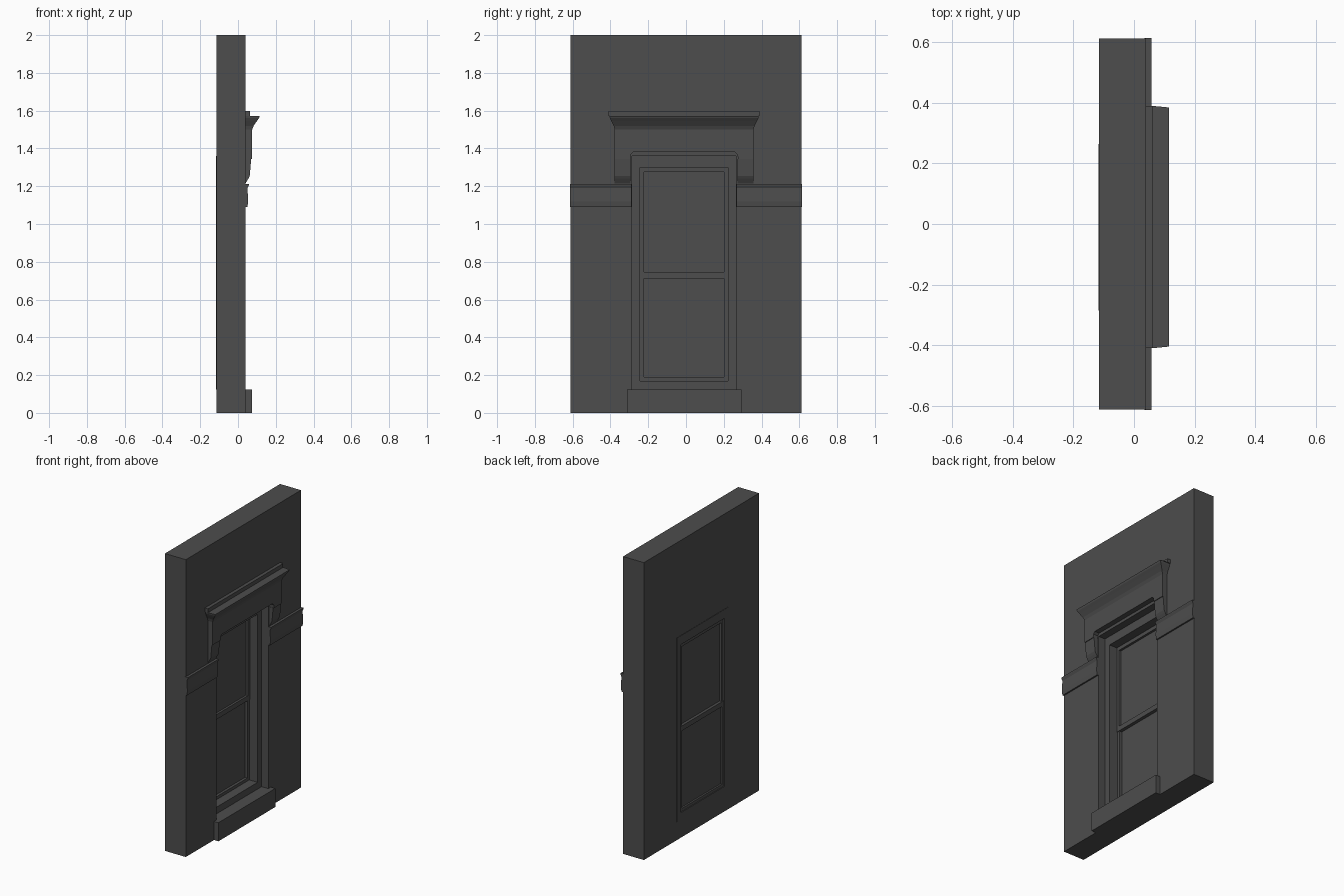
import bpy, bmesh

if "Cube" in bpy.data.objects:
    bpy.data.objects.remove(bpy.data.objects["Cube"])

C = -0.01  # window centre line in y

# dark grey paint for every part
dark = bpy.data.materials.new("dark_grey")
dark.diffuse_color = (0.074, 0.074, 0.074, 1)
dark.use_nodes = True
dark.node_tree.nodes["Principled BSDF"].inputs["Base Color"].default_value = dark.diffuse_color


def finish(name, bm):
    bmesh.ops.recalc_face_normals(bm, faces=bm.faces)
    me = bpy.data.meshes.new(name)
    bm.to_mesh(me)
    bm.free()
    me.materials.append(dark)
    ob = bpy.data.objects.new(name, me)
    bpy.context.collection.objects.link(ob)
    return ob


def loft(name, loops):
    """Skin between equal-length loops and cap both ends."""
    bm = bmesh.new()
    rings = [[bm.verts.new(p) for p in lp] for lp in loops]
    n = len(rings[0])
    for a, b in zip(rings, rings[1:]):
        for i in range(n):
            j = (i + 1) % n
            bm.faces.new((a[i], a[j], b[j], b[i]))
    bm.faces.new(rings[0])
    bm.faces.new(rings[-1])
    return finish(name, bm)


def along_y(name, profile, y0, y1):
    """Extrude an (x, z) profile along y."""
    return loft(name, [[(x, y, z) for x, z in profile] for y in (y0, y1)])


def along_x(name, outline, x0, x1):
    """Extrude a (y, z) outline along x."""
    return loft(name, [[(x, y, z) for y, z in outline] for x in (x0, x1)])


def rect(half, z0, z1, c=C):
    return [(c - half, z0), (c + half, z0), (c + half, z1), (c - half, z1)]


def ring(name, outer, inner, x0, x1):
    """Rectangular frame between two (y, z) rectangles."""
    bm = bmesh.new()
    lps = [[bm.verts.new((x, y, z)) for y, z in r]
           for r, x in ((outer, x0), (outer, x1), (inner, x1), (inner, x0))]
    for k in range(4):
        a, b = lps[k], lps[(k + 1) % 4]
        for i in range(4):
            j = (i + 1) % 4
            bm.faces.new((a[i], a[j], b[j], b[i]))
    return finish(name, bm)


# wall with window opening
opening = rect(0.275, 0.125, 1.36)
ring("wall", rect(0.612, 0, 2, 0), opening, -0.115, 0.04)

# stepped window frame and sill
frame = rect(0.2325, 0.17, 1.30)
ring("window_frame", opening, frame, -0.117, -0.01)
along_x("sill", rect(0.3025, 0, 0.125), 0.03, 0.073)

# two sliding sashes, the upper one further out
for name, z0, z1, p0, p1, xb, xf, xg in (
        ("upper", 0.712, 1.30, 0.745, 1.275, -0.107, -0.068, -0.088),
        ("lower", 0.17, 0.745, 0.19, 0.712, -0.112, -0.072, -0.095)):
    pane = rect(0.2125, p0, p1)
    ring(name + "_sash", rect(0.2325, z0, z1), pane, xb, xf)
    along_x(name + "_glass", pane, xg - 0.005, xg + 0.005)

# hood frieze, notched over the opening
half = [(0.3675, 1.50), (0.3675, 1.345), (0.285, 1.345), (0.283, 1.367), (0.27, 1.38)]
along_x("hood_frieze", [(C + y, z) for y, z in half]
        + [(C - y, z) for y, z in reversed(half)], 0.035, 0.075)

# hood ears tapering back to the wall
ear = [(0.035, 1.345), (0.07, 1.345), (0.062, 1.255), (0.055, 1.24), (0.04, 1.215), (0.035, 1.215)]
for side, s in (("left", -1), ("right", 1)):
    along_y("hood_ear_" + side, ear, C + s * 0.283, C + s * 0.3675)

# mitred crown moulding: (z, front x, half width)
crown = [(1.50, 0.075, 0.3675), (1.52, 0.083, 0.373), (1.545, 0.1, 0.386),
         (1.56, 0.111, 0.393), (1.572, 0.115, 0.395), (1.572, 0.063, 0.40), (1.598, 0.063, 0.40)]
loft("hood_crown", [[(0.035, C - h, z), (x, C - h, z), (x, C + h, z), (0.035, C + h, z)]
                    for z, x, h in crown])

# belt course each side of the window
belt = [(0.035, 1.09), (0.05, 1.09), (0.054, 1.12), (0.05, 1.19), (0.057, 1.205), (0.057, 1.212), (0.035, 1.212)]
for side, y0, y1 in (("left", -0.615, C - 0.278), ("right", C + 0.278, 0.615)):
    along_y("belt_course_" + side, belt, y0, y1)
